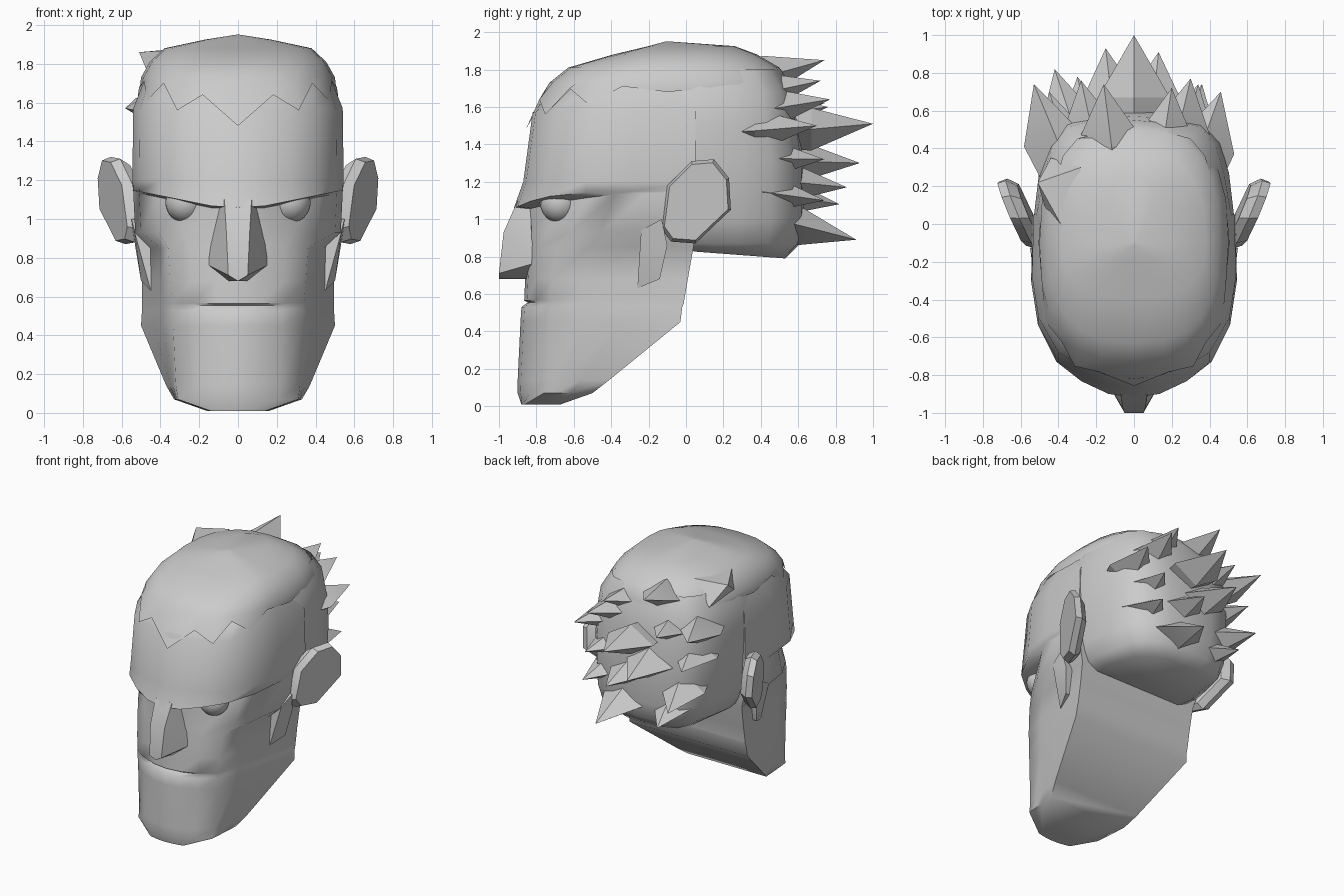
import bpy, bmesh, math
from mathutils import Vector

cube = bpy.data.objects.get("Cube")
if cube:
    bpy.data.objects.remove(cube, do_unlink=True)

grey = bpy.data.materials.new("plain grey")
grey.use_nodes = True
grey.diffuse_color = (0.6, 0.6, 0.6, 1)
grey.node_tree.nodes["Principled BSDF"].inputs["Base Color"].default_value = (0.6, 0.6, 0.6, 1)


def finish(bm, name, angle=35):
    """Turn a bmesh into a named, coloured object with sharp creases kept."""
    bmesh.ops.recalc_face_normals(bm, faces=bm.faces)
    mesh = bpy.data.meshes.new(name)
    bm.to_mesh(mesh)
    bm.free()
    obj = bpy.data.objects.new(name, mesh)
    bpy.context.collection.objects.link(obj)
    mesh.materials.append(grey)
    bpy.ops.object.select_all(action="DESELECT")
    obj.select_set(True)
    bpy.context.view_layer.objects.active = obj
    bpy.ops.object.shade_smooth_by_angle(angle=math.radians(angle))
    return obj


def loft(name, rows, closed=True, cap_bottom=False, cap_top=False, angle=35):
    bm = bmesh.new()
    rings = [[bm.verts.new(p) for p in row] for row in rows]
    count = len(rings[0])
    for low, high in zip(rings, rings[1:]):
        for i in range(count if closed else count - 1):
            j = (i + 1) % count
            bm.faces.new((low[i], low[j], high[j], high[i]))
    if cap_bottom:
        bm.faces.new(rings[0])
    if cap_top:
        bm.faces.new(rings[-1])
    return finish(bm, name, angle)


def hull(name, points, angle=35):
    bm = bmesh.new()
    for p in points:
        bm.verts.new(p)
    bmesh.ops.convex_hull(bm, input=bm.verts)
    loose = [v for v in bm.verts if not v.link_faces]
    bmesh.ops.delete(bm, geom=loose, context="VERTS")
    return finish(bm, name, angle)


def both_sides(points):
    return points + [(-x, y, z) for x, y, z in points if x]


# Face and jaw: level, front y, corner x, corner y, side x, back y
face_levels = [
    (0.01, -0.88, 0.14, -0.86, 0.16, -0.67),
    (0.07, -0.90, 0.31, -0.76, 0.33, -0.50),
    (0.14, -0.90, 0.32, -0.74, 0.37, -0.41),
    (0.45, -0.885, 0.335, -0.73, 0.50, -0.03),
    (0.53, -0.88, 0.34, -0.73, 0.495, -0.02),
    (0.555, -0.845, 0.34, -0.73, 0.495, -0.01),
    (0.565, -0.865, 0.34, -0.73, 0.495, -0.01),
    (0.68, -0.86, 0.35, -0.72, 0.495, 0.01),
    (0.85, -0.85, 0.36, -0.70, 0.50, 0.04),
    (0.93, -0.85, 0.41, -0.62, 0.53, 0.05),
    (1.05, -0.86, 0.42, -0.53, 0.54, 0.05),
    (1.06, -0.92, 0.41, -0.73, 0.54, 0.05),
    (1.20, -0.87, 0.40, -0.73, 0.545, 0.05),
    (1.57, -0.82, 0.40, -0.68, 0.54, 0.05),
    (1.72, -0.68, 0.38, -0.55, 0.48, 0.05),
]


def face_row(z, front, cx, cy, sx, back):
    half = [(f * cx, cy + (front - cy) * (1 - f ** 2)) for f in (0, 0.33, 0.68, 1)]
    widths = (0.75, 1, 0.94) if z > 0.9 else (0.3, 0.6, 1)
    for t, w in zip((0.25, 0.55, 1), widths):
        half.append((cx + (sx - cx) * w, cy + (back - cy) * t))
    # the brow line rises outward
    rise = 0.2 if 1 < z < 1.1 else 0
    right = [(x, y, z + rise * max(0, x - 0.1)) for x, y in half]
    return right + [(-x, y, h) for x, y, h in right[:0:-1]]


loft("face_and_jaw", [face_row(*level) for level in face_levels],
     cap_bottom=True, cap_top=True, angle=55)

# Nose
hull("nose", both_sides([
    (0.07, -0.90, 1.10), (0.06, -0.975, 0.93), (0.05, -1.0, 0.71), (0, -1.0, 0.68),
    (0.10, -0.80, 1.07), (0.12, -0.78, 0.93), (0.17, -0.79, 0.77), (0.05, -0.84, 0.68)]), 50)

# Ear outline as seen from the side (y, z)
ear_outline = [(-0.13, 0.95), (-0.1, 1.18), (0.03, 1.31), (0.15, 1.32),
               (0.23, 1.22), (0.24, 1.05), (0.05, 0.87), (-0.08, 0.88)]
ear_middle = Vector((0.05, 1.09))


def ear_ring(side, inset, scale):
    ring = []
    for p in ear_outline:
        y, z = ear_middle + (Vector(p) - ear_middle) * scale
        flare = 0.57 + 0.4 * (y + 0.1) + 0.08 * (z - 0.87)
        ring.append((side * (flare - inset), y, z))
    return ring


for side, label in ((1, "left"), (-1, "right")):
    # Eyes tucked under the brow
    bm = bmesh.new()
    bmesh.ops.create_uvsphere(bm, u_segments=20, v_segments=12, radius=0.105)
    bmesh.ops.translate(bm, verts=bm.verts, vec=(side * 0.27, -0.675, 1.085))
    finish(bm, label + "_eye")

    # Ears
    loft(label + "_ear", [ear_ring(side, 0.10, 0.85), ear_ring(side, 0.05, 1),
                          ear_ring(side, 0, 0.92)], cap_bottom=True, cap_top=True)

    # Sideburns
    burn = [(0.535, -0.24, 0.94), (0.45, -0.26, 0.63), (0.50, -0.14, 0.68),
            (0.53, -0.10, 0.86), (0.55, -0.13, 1.0)]
    hull(label + "_sideburn", [(side * (x - d), y, z) for x, y, z in burn for d in (0, 0.06)])

# Back hair: level, front edge y, side x, back y
back_levels = [
    (0.79, 0.04, 0.38, 0.53), (0.87, 0.0, 0.46, 0.61), (1.0, -0.15, 0.51, 0.63),
    (1.3, -0.15, 0.53, 0.63), (1.5, -0.12, 0.535, 0.60), (1.68, -0.05, 0.51, 0.57),
    (1.8, -0.05, 0.44, 0.50),
]
hair_rows = []
for z, edge, sx, back in back_levels:
    half = [(sx - 0.02, edge), (sx, edge + 0.12), (sx * 0.94, back * 0.45),
            (sx * 0.85, back * 0.72), (sx * 0.68, back * 0.9), (sx * 0.35, back * 0.98),
            (0, back)]
    drop = 0.04 if z < 0.8 else 0
    right = [(x, y, z + drop * (1 - y / back)) for x, y in half]
    hair_rows.append(right + [(-x, y, h) for x, y, h in right[-2::-1]])
loft("back_hair", hair_rows, closed=False, cap_bottom=True, angle=50)

# Hair cap with a zigzag fringe
fringe = [1.48, 1.64, 1.56, 1.70, 1.61, 1.71, 1.68, 1.70, 1.69, 1.65, 1.6, 1.6, 1.6]
steps = len(fringe) - 1


def cap_point(i, z, front, width, back):
    a = math.pi * abs(i) / steps
    s, c = math.sin(a), math.cos(a)
    power = 2 / 2.6
    x = math.copysign(width * max(s, 0) ** power, i) if 0 < abs(i) < steps else 0
    y = -0.1 - math.copysign(abs(c) ** power, c) * (front if c > 0 else back)
    return (x, y, z)


turn = range(-steps + 1, steps + 1)
cap_rows = [[]]
for i in turn:
    z = fringe[abs(i)]
    s = 1 - 0.45 * (z - 1.5)
    cap_rows[0].append(cap_point(i, z, 0.75 * s, 0.55 * s, 0.7 * s))
for size in ((1.73, 0.63, 0.50, 0.65), (1.81, 0.53, 0.455, 0.6), (1.88, 0.29, 0.38, 0.48),
             (1.925, 0.1, 0.17, 0.36), (1.95, 0.01, 0.01, 0.01)):
    cap_rows.append([cap_point(i, *size) for i in turn])
loft("hair_cap", cap_rows, cap_top=True, angle=50)

# Side tuft standing off the crown
hull("side_tuft", [(-0.51, 0.22, 1.86), (-0.36, -0.05, 1.87), (-0.28, 0.3, 1.88),
                   (-0.46, 0.05, 1.74), (-0.44, 0.35, 1.72)], 20)

# Swept-back hair locks, listed by tip; each root lies inside the hair
tips = [(-0.53, 0.74, 1.62), (-0.42, 0.82, 1.08), (-0.15, 0.93, 1.3), (0, 1.0, 1.51),
        (0.13, 0.91, 0.89), (0.3, 0.77, 1.64), (0.46, 0.7, 1.5), (0.08, 0.86, 1.17),
        (-0.16, 0.74, 1.85), (-0.3, 0.78, 0.92), (0.36, 0.74, 1.1), (0.2, 0.72, 1.74),
        (-0.45, 0.7, 1.36), (0.34, 0.74, 1.32), (-0.28, 0.76, 1.6)]
for number, (x, y, z) in enumerate(tips, 1):
    points = [Vector((x, y, z))]
    # a wide shoulder ahead of the tip, and a slimmer root
    for pull, along, size in ((0.74, 0.33, 0.19), (0.5, 0.75, 0.1)):
        middle = Vector((x * pull, y - along, z + (1.35 - z) * (1 - pull) * 0.7))
        for d in ((1, 0, 0), (-1, 0, 0), (0, 0, 0.6), (0, 0, -0.6)):
            points.append(middle + Vector(d) * size)
    hull(f"hair_lock_{number}", points, 20)
